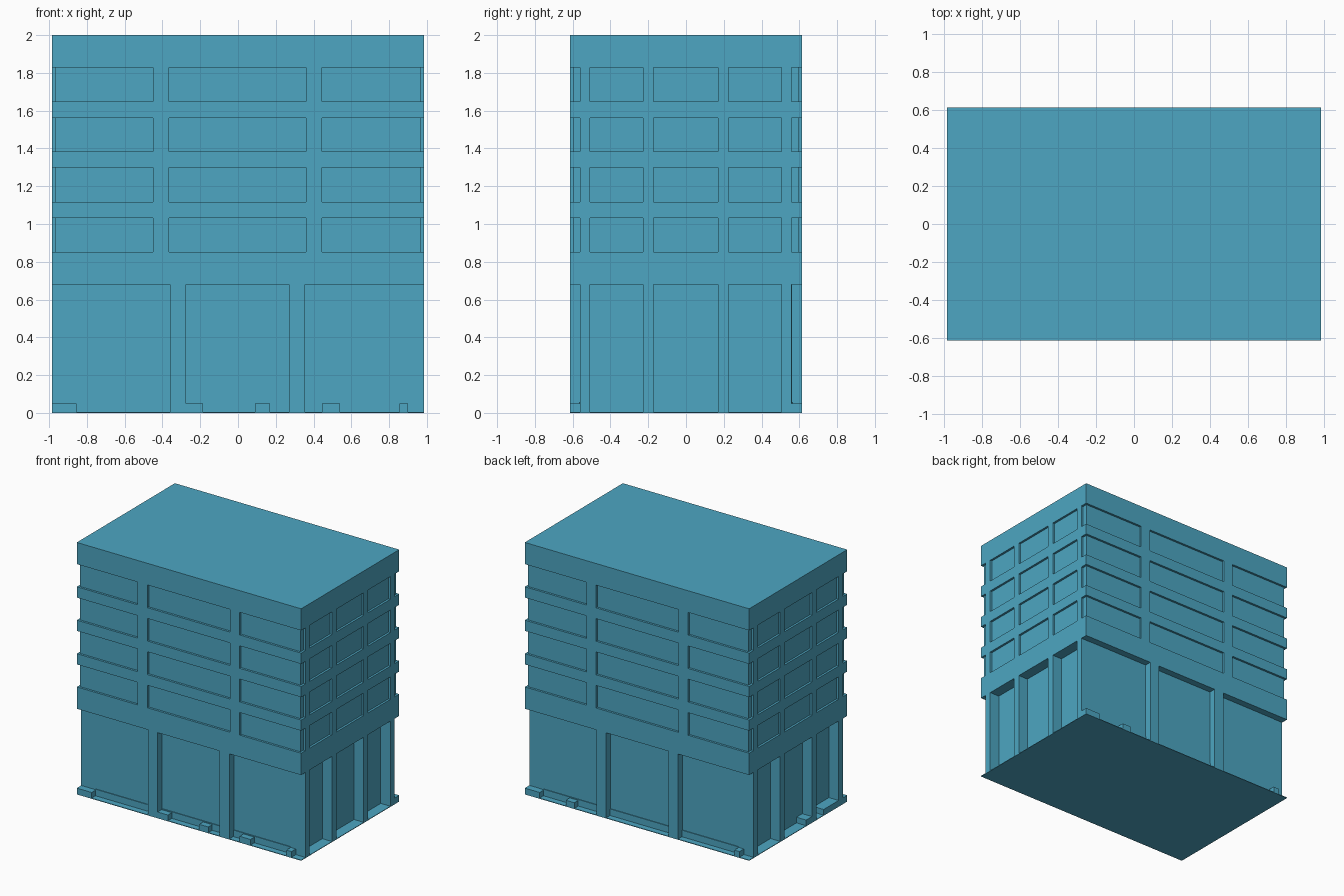
import bpy

if "Cube" in bpy.data.objects:
    bpy.data.objects.remove(bpy.data.objects["Cube"], do_unlink=True)

teal = bpy.data.materials.new("teal")
teal.use_nodes = True
teal.diffuse_color = (0.074, 0.38, 0.54, 1)
teal.node_tree.nodes["Principled BSDF"].inputs["Base Color"].default_value = teal.diffuse_color

W, D = 0.985, 0.615          # outer half sizes
WALL_X, WALL_Y = 0.9, 0.56   # ground floor wall half sizes
GLASS = 0.017                # depth of the upper windows
SLAB = 0.68                  # underside of the upper storeys
TOP = 2.0


def box(name, x, y, z):
    """Box between two limits on each axis."""
    bpy.ops.mesh.primitive_cube_add(size=1)
    o = bpy.context.object
    o.name = name
    o.location = [sum(r) / 2 for r in (x, y, z)]
    o.scale = [r[1] - r[0] for r in (x, y, z)]
    o.data.materials.append(teal)
    return o


# Ground slab and ground floor walls
box("ground_slab", (-W, W), (-D, D), (0, 0.005))
box("ground_floor_wall", (-WALL_X, WALL_X), (-WALL_Y, WALL_Y), (0, SLAB))

# Recessed core of the upper storeys, with full bands around it
box("upper_core", (GLASS - W, W - GLASS), (GLASS - D, D - GLASS), (SLAB + 0.05, TOP - 0.05))
windows = [(0.853, 1.032), (1.117, 1.298), (1.383, 1.562), (1.648, 1.828)]
levels = [SLAB] + [z for band in windows for z in band] + [TOP]
for low, high in zip(levels[::2], levels[1::2]):
    box("floor_band", (-W, W), (-D, D), (low, high))

# Columns on the long faces; the upper pairs sit wider than the lower ones
upper_x = [(-0.45, -0.365), (0.36, 0.445)]
lower_x = [(-0.36, -0.275), (0.27, 0.355)]
side_y = [(-0.56, -0.507), (-0.228, -0.173), (0.17, 0.225), (0.505, 0.558)]
for s in (-1, 1):
    for span in lower_x:
        box("ground_column", span, sorted((s * D, s * (WALL_Y - 0.01))), (0, SLAB))
    for span in side_y:
        box("side_ground_column", sorted((s * W, s * (WALL_X - 0.01))), span, (0, SLAB))
    for low, high in windows:
        for span in upper_x:
            box("window_pier", span, sorted((s * D, s * (D - 0.03))), (low, high))
        for span in side_y:
            box("side_window_pier", sorted((s * W, s * (W - 0.03))), span, (low, high))

# Low blocks along the foot of the walls
STEP = 0.05
front_blocks = [(-W, -0.855), (-0.275, -0.185), (0.09, 0.17), (0.445, 0.54), (0.855, 0.9)]
back_blocks = [(-0.9, -0.855), (0.55, 0.625), (0.855, W)]
for s, blocks in ((-1, front_blocks), (1, back_blocks)):
    for span in blocks:
        box("foot_block", span, sorted((s * D, s * (WALL_Y - 0.01))), (0, STEP))
for span in [(-0.173, -0.1), (-0.507, -0.32)]:
    box("side_foot_block", (-W, -WALL_X + 0.01), span, (0, STEP))

# Skirting along the long walls
for s in (-1, 1):
    box("skirting", (-0.855, 0.855), sorted((s * (WALL_Y + 0.006), s * (WALL_Y - 0.01))), (0, 0.057))
